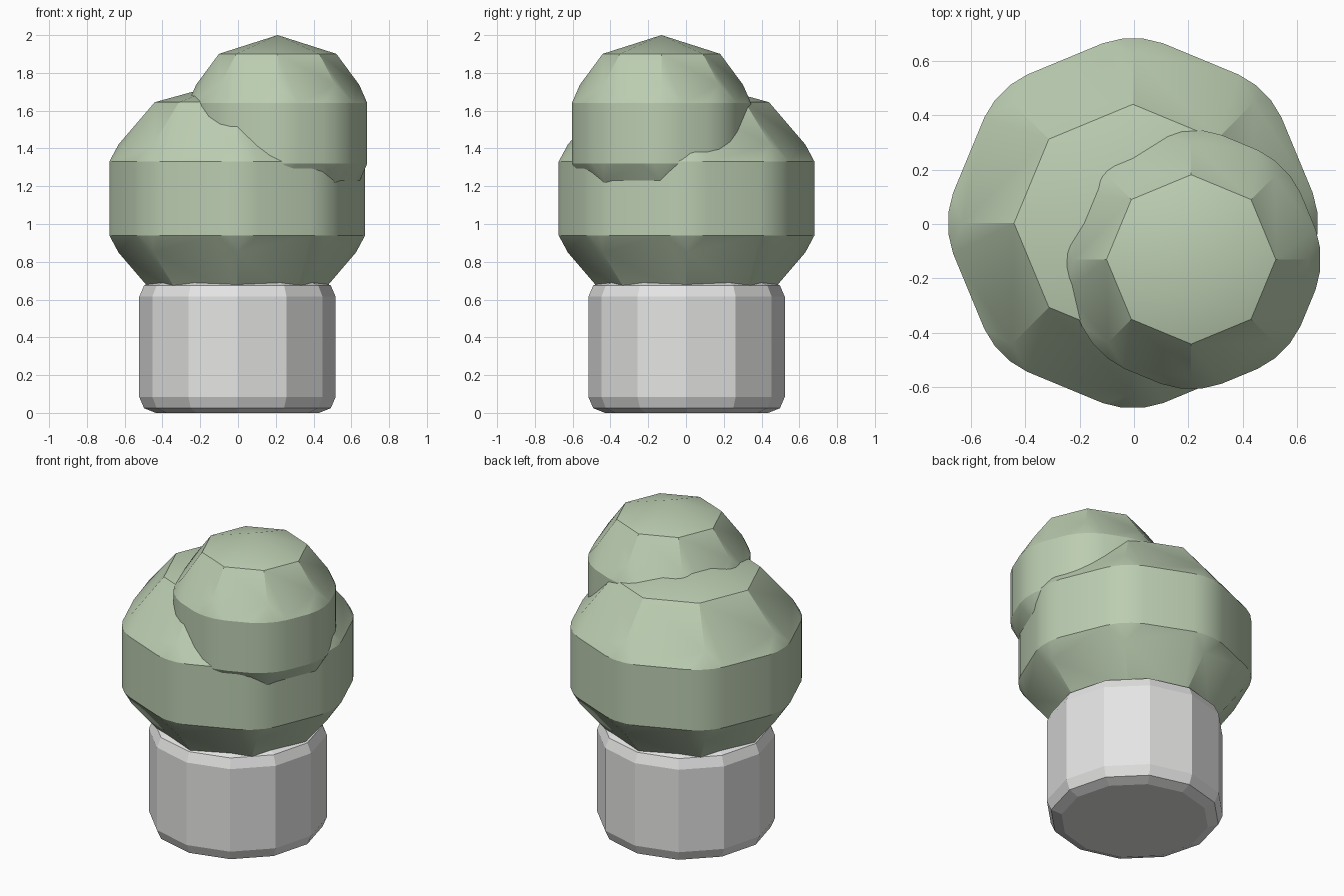
import bpy, bmesh, math
from mathutils import Matrix

if "Cube" in bpy.data.objects:
    bpy.data.objects.remove(bpy.data.objects["Cube"])


def material(name, rgb):
    m = bpy.data.materials.new(name)
    m.diffuse_color = (*rgb, 1.0)
    m.use_nodes = True
    m.node_tree.nodes["Principled BSDF"].inputs["Base Color"].default_value = m.diffuse_color
    return m


LEAF = material("leaf_green", (0.50, 0.61, 0.44))
POT = material("pot_grey", (0.78, 0.78, 0.775))


def finish(name, bm, mat, location, smooth_angle):
    bmesh.ops.recalc_face_normals(bm, faces=bm.faces)
    mesh = bpy.data.meshes.new(name)
    bm.to_mesh(mesh)
    bm.free()
    mesh.materials.append(mat)
    ob = bpy.data.objects.new(name, mesh)
    ob.location = location
    bpy.context.collection.objects.link(ob)
    bpy.ops.object.select_all(action='DESELECT')
    ob.select_set(True)
    bpy.context.view_layer.objects.active = ob
    if smooth_angle:
        bpy.ops.object.shade_smooth_by_angle(angle=math.radians(smooth_angle))
    return ob


def foliage(name, location, radius, half_height):
    """Eight-sided ball of five bands with rounded upright corners."""
    bm = bmesh.new()
    rings = []
    for lat in (-54, -18, 18, 54):
        r = radius * math.cos(math.radians(lat))
        z = half_height * math.sin(math.radians(lat))
        rings.append([bm.verts.new((r * math.cos(i * math.pi / 4),
                                    r * math.sin(i * math.pi / 4), z))
                      for i in range(8)])
    for low, high in zip(rings, rings[1:]):
        for i in range(8):
            j = (i + 1) % 8
            bm.faces.new((low[i], low[j], high[j], high[i]))
    for ring, z in ((rings[0], -half_height), (rings[-1], half_height)):
        tip = bm.verts.new((0, 0, z))
        for i in range(8):
            bm.faces.new((ring[i], ring[(i + 1) % 8], tip))
    bmesh.ops.recalc_face_normals(bm, faces=bm.faces)
    # round the upright edges of the widest band
    uprights = [bm.edges.get((a, b)) for a, b in zip(rings[1], rings[2])]
    bmesh.ops.bevel(bm, geom=uprights, offset=0.12, offset_type='OFFSET',
                    segments=3, profile=0.5, affect='EDGES')
    return finish(name, bm, LEAF, location, 20)


# Pot: twelve-sided drum with rounded rims
bm = bmesh.new()
bmesh.ops.create_cone(bm, cap_ends=True, segments=12, radius1=0.52,
                      radius2=0.52, depth=0.70,
                      matrix=Matrix.Rotation(0, 4, 'Z'))
# put a corner on each axis
first = max(bm.verts, key=lambda v: v.co.y)
turn = math.pi / 2 - math.atan2(first.co.y, first.co.x)
bmesh.ops.rotate(bm, verts=bm.verts, matrix=Matrix.Rotation(turn, 3, 'Z'))
rims = [e for e in bm.edges if abs(e.verts[0].co.z - e.verts[1].co.z) < 0.01]
bmesh.ops.bevel(bm, geom=rims, offset=0.085, offset_type='OFFSET',
                segments=2, profile=0.5, affect='EDGES')
finish("pot", bm, POT, (-0.003, 0.003, 0.35), 0)

# Foliage: large lower ball and smaller upper ball
foliage("lower_foliage", (-0.004, 0.003, 1.135), 0.743, 0.63)
foliage("upper_foliage", (0.21, -0.13, 1.48), 0.529, 0.52)
